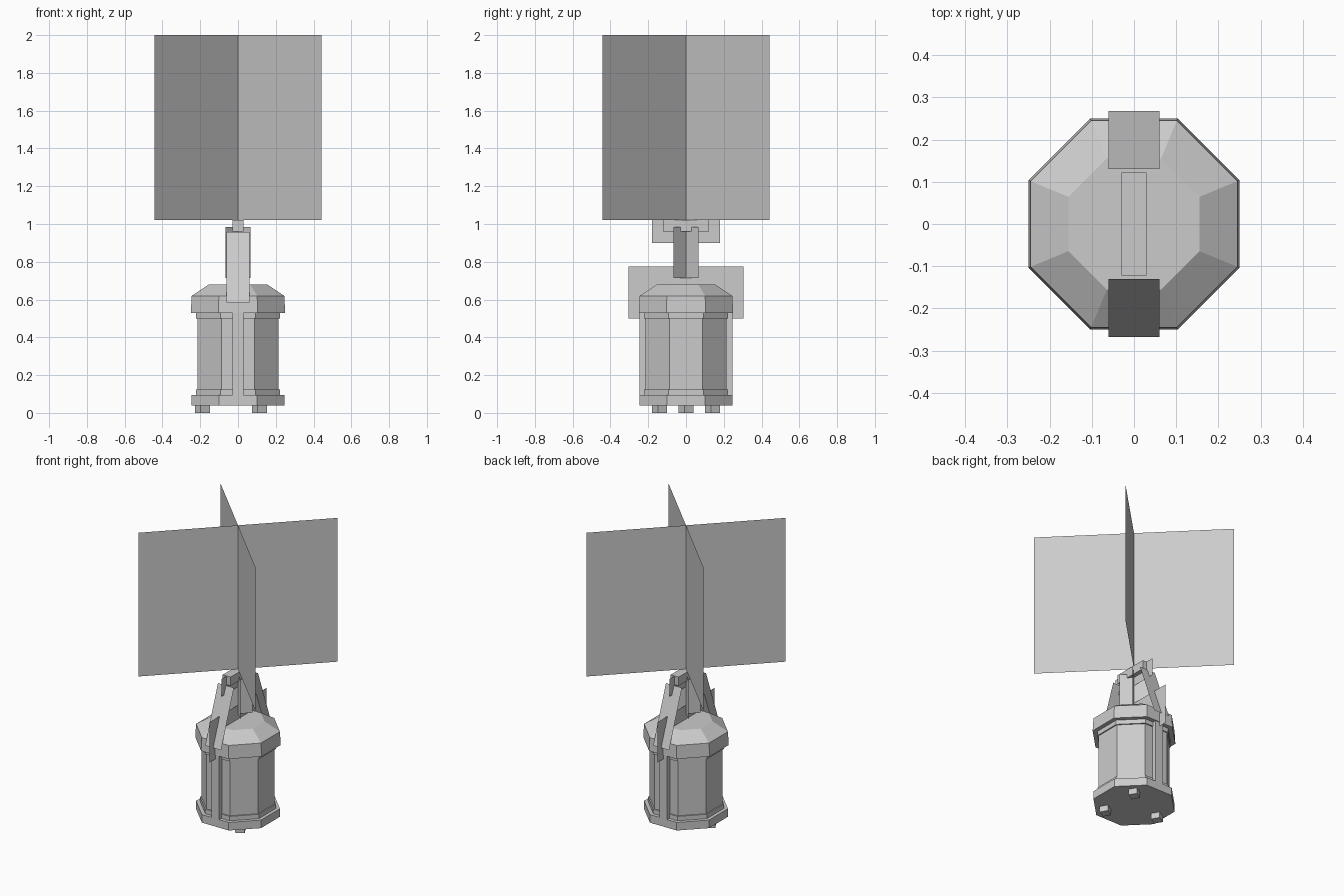
import bpy, bmesh, math
from mathutils import Matrix, Vector

cube = bpy.data.objects.get("Cube")
if cube:
    bpy.data.objects.remove(cube, do_unlink=True)

grey = bpy.data.materials.new("plain grey")
grey.use_nodes = True
colour = (0.6, 0.6, 0.6, 1)
grey.diffuse_color = colour
grey.node_tree.nodes["Principled BSDF"].inputs["Base Color"].default_value = colour


def finish(name, bm):
    mesh = bpy.data.meshes.new(name)
    bm.to_mesh(mesh)
    bm.free()
    mesh.materials.append(grey)
    obj = bpy.data.objects.new(name, mesh)
    bpy.context.collection.objects.link(obj)
    return obj


def octagon_loft(name, profile):
    """Stack eight-sided rings given as (flat distance, height)."""
    bm = bmesh.new()
    rings = []
    for flat, z in profile:
        r = flat / math.cos(math.pi / 8)
        angles = [math.pi / 8 + i * math.pi / 4 for i in range(8)]
        rings.append([bm.verts.new((r * math.cos(a), r * math.sin(a), z)) for a in angles])
    for low, high in zip(rings, rings[1:]):
        for i in range(8):
            j = (i + 1) % 8
            bm.faces.new((low[i], low[j], high[j], high[i]))
    bm.faces.new(rings[0][::-1])
    bm.faces.new(rings[-1])
    return finish(name, bm)


def box(name, centre, size, turn=0):
    bm = bmesh.new()
    matrix = (Matrix.Translation(centre) @ Matrix.Rotation(turn, 4, "Z")
              @ Matrix.Diagonal((*size, 1)))
    bmesh.ops.create_cube(bm, size=1, matrix=matrix)
    return finish(name, bm)


def sheet(name, start, end, across):
    """Flat sheet running from start to end, spread both ways by across."""
    bm = bmesh.new()
    a, b, w = Vector(start), Vector(end), Vector(across)
    bm.faces.new([bm.verts.new(p) for p in (a - w, a + w, b + w, b - w)])
    return finish(name, bm)


# Eight-sided container with stepped base, collar and sloping lid
octagon_loft("container", [
    (0.245, 0.04), (0.245, 0.095), (0.222, 0.095), (0.222, 0.125),
    (0.214, 0.125), (0.214, 0.50), (0.222, 0.50), (0.222, 0.53),
    (0.25, 0.53), (0.245, 0.62), (0.155, 0.68)])

# Three small feet
for i, (x, y) in enumerate([(-0.187, 0), (0.115, -0.14), (0.115, 0.14)]):
    box(f"foot_{i + 1}", (x, y, 0.02), (0.06, 0.055, 0.04), math.radians(30))

# Front and back ribs and the leaning handle arms
for side, s in (("front", -1), ("back", 1)):
    box(f"{side}_rib", (0, s * 0.2275, 0.3125), (0.06, 0.035, 0.435))
    sheet(f"{side}_arm", (0, s * 0.268, 0.585), (0, s * 0.13, 0.958), (-s * 0.06, 0, 0))

# Handle bar and the upright sheets on the centre line
box("handle_bar", (0, 0, 0.99), (0.06, 0.244, 0.06))
sheet("lower_handle_sheet", (0, 0, 0.5), (0, 0, 0.775), (0, 0.305, 0))
sheet("upper_handle_sheet", (0, 0, 0.9), (0, 0, 1.02), (0, 0.18, 0))

# Crossed diagonal sheets: small inside the handle, large above it
for label, half, low, high in (("small", 0.065, 0.715, 0.985), ("large", 0.442, 1.02, 2.0)):
    for n, s in (("a", 1), ("b", -1)):
        sheet(f"{label}_crossed_sheet_{n}", (0, 0, low), (0, 0, high), (half, s * half, 0))
